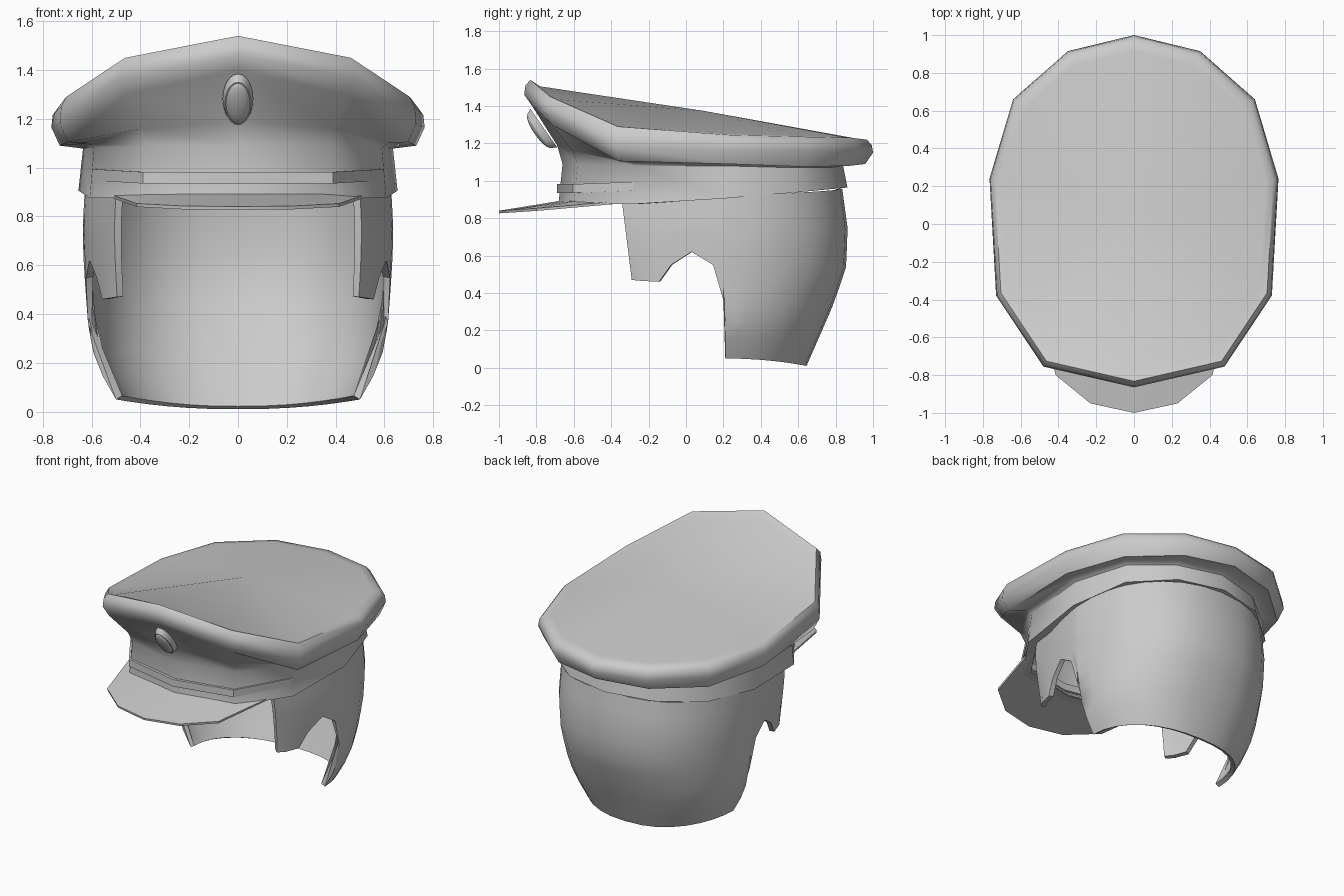
import bpy, bmesh, math
from mathutils import Vector

cube = bpy.data.objects.get("Cube")
if cube:
    bpy.data.objects.remove(cube, do_unlink=True)

grey = bpy.data.materials.new("plain grey")
grey.use_nodes = True
grey.diffuse_color = (0.6, 0.6, 0.6, 1)
grey.node_tree.nodes["Principled BSDF"].inputs["Base Color"].default_value = (0.6, 0.6, 0.6, 1)


def finish(name, bm, thickness=0, angle=40, offset=-1):
    """Turn a bmesh into a shaded object with an optional shell."""
    bmesh.ops.recalc_face_normals(bm, faces=bm.faces)
    mesh = bpy.data.meshes.new(name)
    bm.to_mesh(mesh)
    bm.free()
    mesh.materials.append(grey)
    obj = bpy.data.objects.new(name, mesh)
    bpy.context.collection.objects.link(obj)
    bpy.ops.object.select_all(action='DESELECT')
    obj.select_set(True)
    bpy.context.view_layer.objects.active = obj
    if thickness:
        shell = obj.modifiers.new("shell", 'SOLIDIFY')
        shell.thickness = thickness
        shell.offset = offset
        bpy.ops.object.modifier_apply(modifier=shell.name)
    bpy.ops.object.shade_smooth_by_angle(angle=math.radians(angle))
    return obj


def loft(rows, closed=False):
    """Skin a list of equal-length point rows."""
    bm = bmesh.new()
    grid = [[bm.verts.new(p) for p in row] for row in rows]
    n = len(grid[0])
    for a, b in zip(grid, grid[1:]):
        for i in range(n if closed else n - 1):
            j = (i + 1) % n
            bm.faces.new((a[i], a[j], b[j], b[i]))
    return bm, grid


def mirrored(half, closed=False):
    """Reflect points that run from the centre line towards +x."""
    left = [(-x, y, z) for x, y, z in half[1:len(half) - closed]]
    return left[::-1] + half if not closed else half + left[::-1]


def ring(outline, scale, heights):
    return mirrored([(x * scale, (y - 0.07) * scale + 0.07, z)
                     for (x, y), z in zip(outline, heights)], True)


# Cap: wide crown rolling under into the head band
rim = [(0, -.865), (.48, -.755), (.73, -.38), (.765, .24), (.64, .66), (.35, .915), (0, 1)]
body = [(0, -.66), (.38, -.58), (.59, -.27), (.635, .2), (.54, .57), (.3, .77), (0, .84)]
base_z = [.875 + .09 * max(0, (y + .3) / 1.15) ** 1.3 if y > -.3 else .875 for x, y in body]
rows = [
    ring(rim, .91, [1.505, 1.435, 1.29, 1.25, 1.24, 1.235, 1.225]),
    ring(rim, .965, [1.54, 1.45, 1.29, 1.245, 1.235, 1.23, 1.22]),
    ring(rim, .993, [1.51, 1.42, 1.25, 1.215, 1.205, 1.2, 1.19]),
    ring(rim, 1, [1.46, 1.37, 1.18, 1.165, 1.16, 1.155, 1.15]),
    ring(rim, .955, [1.4, 1.3, 1.105, 1.09, 1.075, 1.08, 1.09]),
    ring(body, 1.04, [1.19, 1.16, 1.1, 1.1, 1.09, 1.09, 1.1]),
    ring(body, 1, [1.09, 1.09, 1.08, 1.08, 1.07, 1.07, 1.08]),
    ring(body, 1.03, base_z),
    ring(body, .95, base_z),
]
bm, grid = loft(rows, True)
middle = bm.verts.new((0, .1, 1.373))
for i, v in enumerate(grid[0]):
    bm.faces.new((middle, v, grid[0][(i + 1) % len(grid[0])]))
finish("cap", bm, angle=50)

# Strap around the front of the band
path = [(0, -.69), (.39, -.605), (.595, -.29), (.612, -.08)]
low = [.935, .935, .947, .955]
strap = [mirrored([(x, y, z + h) for (x, y), z in zip(path, low)]) for h in (0, .047)]
finish("strap", loft(strap)[0], .03, 30)

# Visor
outer = [(0, -1, .84), (.23, -.95, .843), (.415, -.8, .853), (.53, -.34, .893)]
inner = [(0, -.63, .9), (.2, -.59, .9), (.38, -.54, .9), (.5, -.33, .895)]
finish("visor", loft([mirrored(outer), mirrored(inner)])[0], .014, 30)


# Hair shell: profile of half width and back depth by height
def lerp(table, z):
    for (z0, v0), (z1, v1) in zip(table, table[1:]):
        if z <= z1:
            return v0 + (v1 - v0) * max(0, z - z0) / (z1 - z0)
    return table[-1][1]


WIDTH = [(0, .47), (.05, .5), (.2, .585), (.36, .615), (.6, .632), (.75, .637), (.96, .625)]
BACK = [(0, .64), (.32, .78), (.53, .855), (.74, .865), (.96, .835)]
SPLIT = .21
LEVELS = 9


def column(top, bottom, place):
    zs = [top + (bottom - top) * k / LEVELS for k in range(LEVELS + 1)]
    return [place(z) for z in zs]


def side_point(y):
    narrow = 1 - .21 * ((SPLIT - y) / .56) ** 1.5
    return lambda z: (lerp(WIDTH, z) * narrow, y + (.05 * (.87 - z) / .4 if y < -.3 else 0), z)


def back_point(t):
    return lambda z: (lerp(WIDTH, z) * math.cos(t) ** .85 if t < 1.57 else 0,
                      SPLIT + (lerp(BACK, z) - SPLIT) * math.sin(t), z)


# Lower edge: sideburn, notch over the ear, then the long back
edge = [(-.34, .47), (-.24, .465), (-.145, .46), (-.08, .55), (.03, .62),
        (.145, .55), (.2, .36)]
columns = [column(.92, z, side_point(y)) for y, z in edge]
for k in range(9):
    t = math.pi / 2 * k / 8
    columns.append(column(.92 + .04 * k / 8, .05 - .04 * math.sin(t) ** 2, back_point(t)))
half_rows = [[col[k] for col in columns][::-1] for k in range(LEVELS + 1)]
finish("hair", loft([mirrored(r) for r in half_rows])[0], .03, 45)

# Oval badge: rim plate and domed centre, lying on the sloped front
TILT = math.radians(125)
normal = Vector((0, -math.sin(TILT), math.cos(TILT)))
centre = Vector((0, -.775, 1.272))

bpy.ops.mesh.primitive_cone_add(vertices=20, radius1=1, radius2=.86, depth=1,
                                location=centre, rotation=(TILT, 0, 0))
badge_rim = bpy.context.object
badge_rim.name = "badge_rim"
badge_rim.scale = (.063, .125, .035)

bpy.ops.mesh.primitive_uv_sphere_add(segments=20, ring_count=10, radius=1,
                                     location=centre + normal * .014, rotation=(TILT, 0, 0))
badge_dome = bpy.context.object
badge_dome.name = "badge_dome"
badge_dome.scale = (.05, .104, .026)

for obj in (badge_rim, badge_dome):
    obj.data.materials.append(grey)
    bpy.ops.object.select_all(action='DESELECT')
    obj.select_set(True)
    bpy.context.view_layer.objects.active = obj
    bpy.ops.object.shade_smooth_by_angle(angle=math.radians(35))
